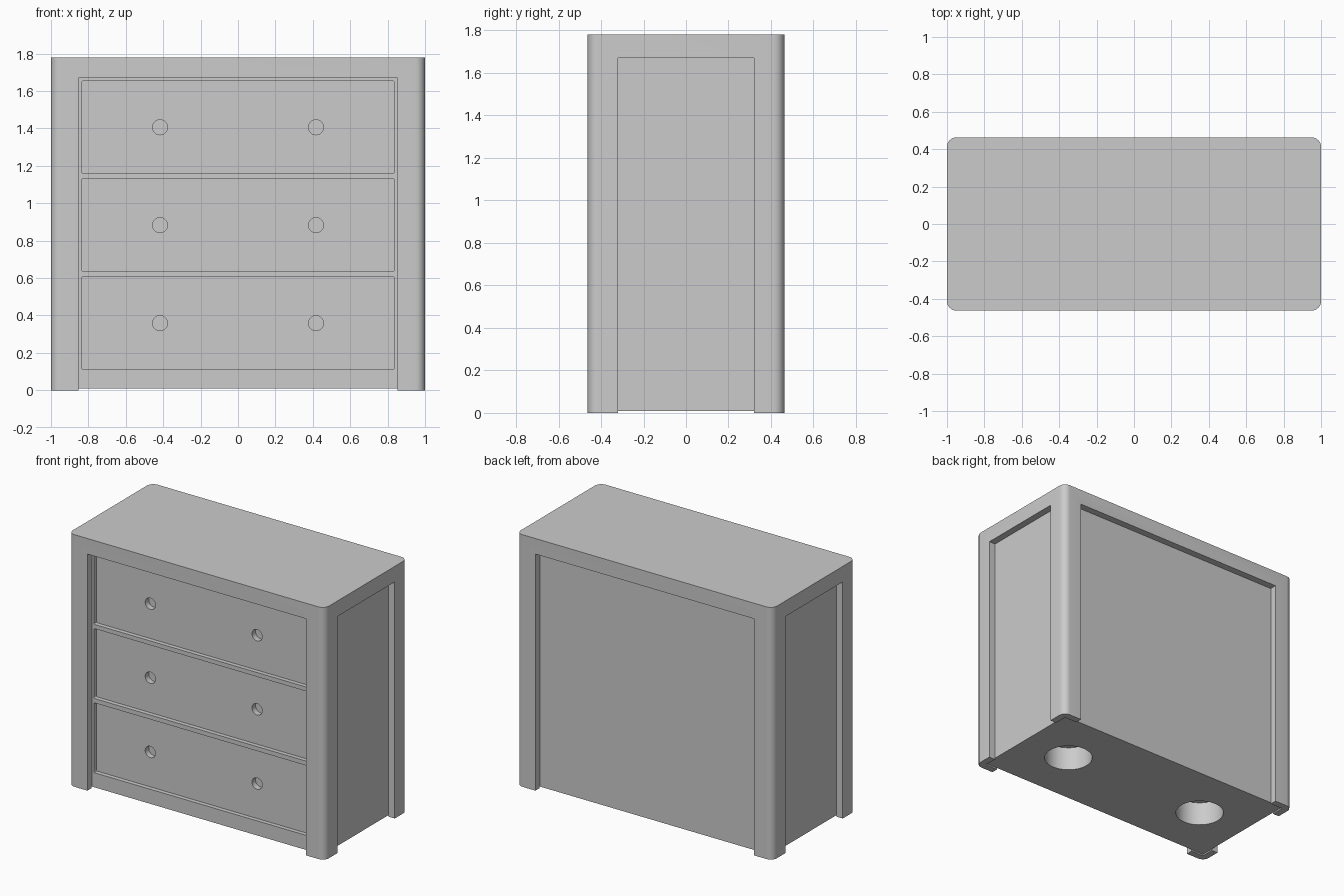
import bpy
from math import radians

if "Cube" in bpy.data.objects:
    bpy.data.objects.remove(bpy.data.objects["Cube"], do_unlink=True)

WIDTH, DEPTH, HEIGHT = 2.0, 0.925, 1.78
RECESS = 0.05      # depth of the panels behind the corner posts
POST_X, POST_Y = 0.853, 0.32
RECESS_TOP = 1.67

grey = bpy.data.materials.new("plain grey")
grey.use_nodes = True
colour = (0.6, 0.6, 0.6, 1.0)
grey.diffuse_color = colour
grey.node_tree.nodes["Principled BSDF"].inputs["Base Color"].default_value = colour


def box(name, x, y, z):
    """Box from three (low, high) ranges."""
    bpy.ops.mesh.primitive_cube_add(size=1, location=[(a + b) / 2 for a, b in (x, y, z)])
    ob = bpy.context.object
    ob.name = name
    ob.scale = [b - a for a, b in (x, y, z)]
    bpy.ops.object.transform_apply(location=True, rotation=True, scale=True)
    return ob


def bevel_along(ob, axis, width, segments):
    """Round only the edges that run along one axis."""
    weights = ob.data.attributes.new("bevel_weight_edge", 'FLOAT', 'EDGE')
    for e in ob.data.edges:
        a, b = (ob.data.vertices[i].co for i in e.vertices)
        weights.data[e.index].value = float(abs(a[axis] - b[axis]) > 1e-4)
    mod = ob.modifiers.new("round", 'BEVEL')
    mod.limit_method = 'WEIGHT'
    mod.width, mod.segments = width, segments
    bpy.context.view_layer.objects.active = ob
    bpy.ops.object.modifier_apply(modifier=mod.name)


def cylinder(name, radius, depth, location, rotation=(0, 0, 0)):
    bpy.ops.mesh.primitive_cylinder_add(vertices=48, radius=radius, depth=depth,
                                        location=location, rotation=rotation)
    bpy.context.object.name = name
    return bpy.context.object


def cut(body, cutter):
    mod = body.modifiers.new("cut", 'BOOLEAN')
    mod.operation, mod.solver, mod.object = 'DIFFERENCE', 'EXACT', cutter
    bpy.context.view_layer.objects.active = body
    bpy.ops.object.modifier_apply(modifier=mod.name)
    bpy.data.objects.remove(cutter, do_unlink=True)


# Cabinet block with rounded upright corners
hx, hy = WIDTH / 2, DEPTH / 2
cabinet = box("cabinet", (-hx, hx), (-hy, hy), (0, HEIGHT))
bevel_along(cabinet, 2, 0.05, 8)

# Recessed panels on all four sides, leaving corner posts and a top rail
for s in (-1, 1):
    ys = sorted((s * (hy - RECESS), s * (hy + 0.2)))
    cut(cabinet, box("panel_cutter", (-POST_X, POST_X), ys, (-0.2, RECESS_TOP)))
    xs = sorted((s * (hx - RECESS), s * (hx + 0.2)))
    cut(cabinet, box("panel_cutter", xs, (-POST_Y, POST_Y), (-0.2, RECESS_TOP)))

# Underside raised slightly above the corner feet
gap = RECESS - 0.001
cut(cabinet, box("underside_cutter", (gap - hx, hx - gap), (gap - hy, hy - gap), (-0.2, 0.01)))

# Three inset drawer fronts, each with two finger holes
front = -hy + RECESS
inset = front + 0.03
for z_low in (0.113, 0.637, 1.16):
    drawer = box("drawer_cutter", (-0.837, 0.837), (-hy - 0.1, inset), (z_low, z_low + 0.493))
    bevel_along(drawer, 1, 0.008, 3)
    cut(cabinet, drawer)
    for x in (-0.417, 0.417):
        cut(cabinet, cylinder("finger_hole_cutter", 0.04, 0.08,
                              (x, inset, z_low + 0.246), (radians(90), 0, 0)))

# Two round sockets in the underside
for x in (-0.575, 0.575):
    cut(cabinet, cylinder("socket_cutter", 0.16, 0.36, (x, 0, 0)))

# Finish
cabinet.data.materials.clear()
cabinet.data.materials.append(grey)
for p in cabinet.data.polygons:
    p.material_index = 0
bpy.ops.object.select_all(action='DESELECT')
cabinet.select_set(True)
bpy.context.view_layer.objects.active = cabinet
bpy.ops.object.shade_smooth_by_angle(angle=radians(30))
